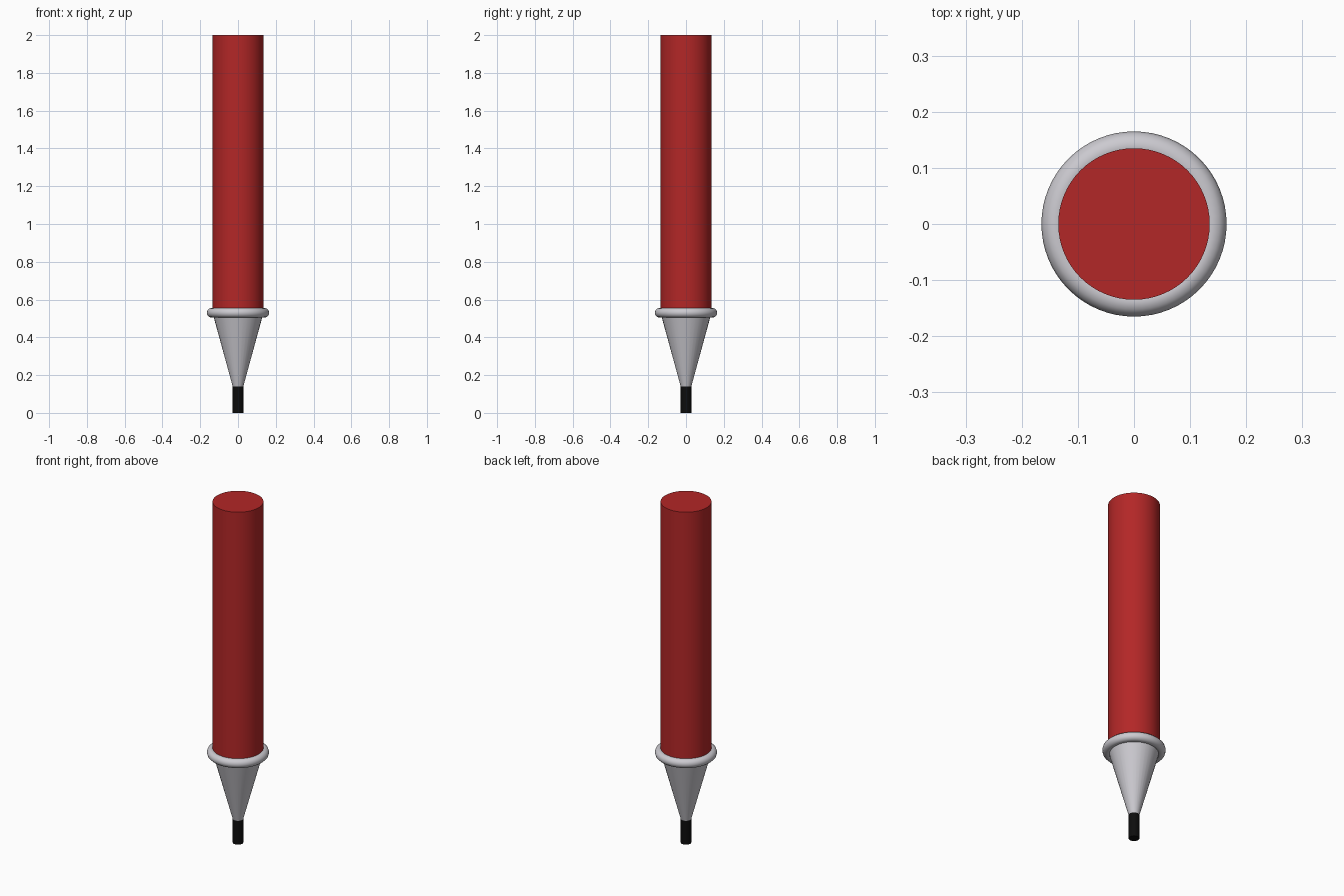
import bpy
import math

if "Cube" in bpy.data.objects:
    bpy.data.objects.remove(bpy.data.objects["Cube"])


def material(name, rgb):
    m = bpy.data.materials.new(name)
    m.diffuse_color = (*rgb, 1.0)
    m.use_nodes = True
    m.node_tree.nodes["Principled BSDF"].inputs["Base Color"].default_value = m.diffuse_color
    return m


red = material("red paint", (0.45, 0.02, 0.02))
metal = material("grey metal", (0.60, 0.59, 0.63))
black = material("black lead", (0.004, 0.004, 0.004))


def finish(name, mat):
    ob = bpy.context.object
    ob.name = name
    ob.data.materials.append(mat)
    bpy.ops.object.shade_smooth_by_angle(angle=math.radians(35))
    return ob


def tapered_part(name, mat, r_low, r_high, z_low, z_high, sides):
    bpy.ops.mesh.primitive_cone_add(
        vertices=sides, radius1=r_low, radius2=r_high, depth=z_high - z_low,
        location=(0, 0, (z_low + z_high) / 2))
    return finish(name, mat)


# Barrel, tapered nose and lead
tapered_part("barrel", red, 0.135, 0.135, 0.53, 2.0, 64)
tapered_part("nose_cone", metal, 0.028, 0.135, 0.14, 0.53, 32)
tapered_part("lead", black, 0.028, 0.028, 0.0, 0.14, 32)

# Rounded collar between barrel and nose
bpy.ops.mesh.primitive_torus_add(
    major_radius=0.139, minor_radius=0.026, major_segments=64,
    minor_segments=12, location=(0, 0, 0.53))
finish("collar_ring", metal)
